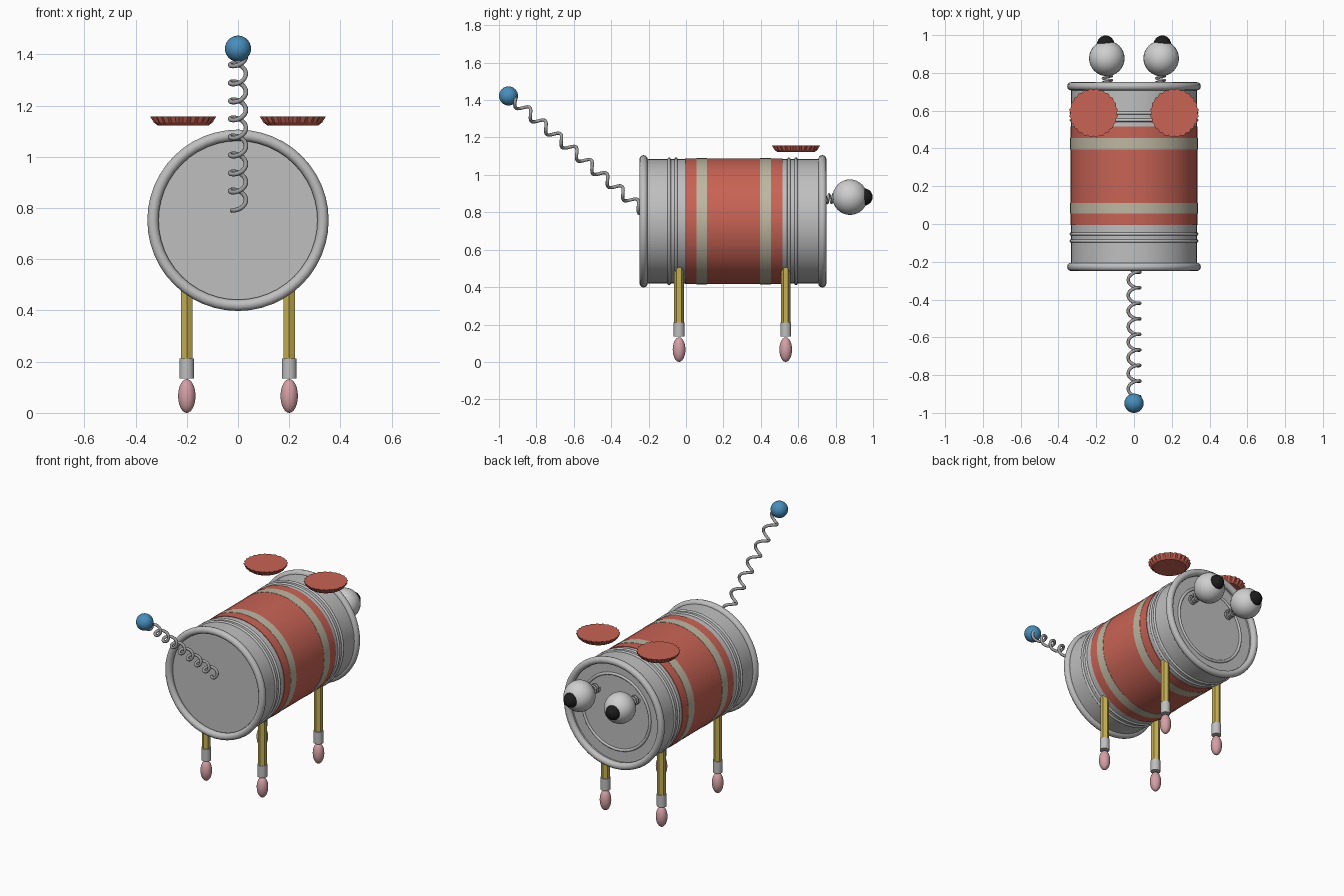
import bpy, bmesh, math
from mathutils import Vector, Matrix

cube = bpy.data.objects.get("Cube")
if cube:
    bpy.data.objects.remove(cube, do_unlink=True)


def material(name, rgb):
    m = bpy.data.materials.new(name)
    m.use_nodes = True
    m.diffuse_color = (*rgb, 1)
    m.node_tree.nodes["Principled BSDF"].inputs["Base Color"].default_value = (*rgb, 1)
    return m


TIN = material("tin grey", (0.52, 0.52, 0.52))
WIRE = material("wire grey", (0.36, 0.36, 0.36))
RED = material("label red", (0.58, 0.125, 0.09))
CREAM = material("stripe cream", (0.52, 0.47, 0.36))
YELLOW = material("pencil yellow", (0.56, 0.43, 0.09))
PINK = material("eraser pink", (0.66, 0.35, 0.38))
BLUE = material("ball blue", (0.065, 0.27, 0.5))
WHITE = material("eye white", (0.62, 0.62, 0.62))
BLACK = material("pupil black", (0.012, 0.012, 0.012))

CAN_Z = 0.752


def finish(name, bm, mats, angle=35):
    """Turn a bmesh into a named, shaded object."""
    bmesh.ops.recalc_face_normals(bm, faces=bm.faces)
    me = bpy.data.meshes.new(name)
    bm.to_mesh(me)
    bm.free()
    for m in mats:
        me.materials.append(m)
    ob = bpy.data.objects.new(name, me)
    bpy.context.collection.objects.link(ob)
    if angle:
        bpy.ops.object.select_all(action='DESELECT')
        ob.select_set(True)
        bpy.context.view_layer.objects.active = ob
        bpy.ops.object.shade_smooth_by_angle(angle=math.radians(angle))
    return ob


def lathe(name, profile, mats, rule=None, segs=48):
    """Revolve (radius, y) points about the long axis of the can."""
    bm = bmesh.new()
    vs = [bm.verts.new((r, y, CAN_Z)) for r, y in profile]
    es = [bm.edges.new(p) for p in zip(vs, vs[1:])]
    bmesh.ops.spin(bm, geom=vs + es, cent=(0, 0, CAN_Z), axis=(0, 1, 0),
                   angle=math.tau, steps=segs, use_duplicate=False)
    bmesh.ops.remove_doubles(bm, verts=bm.verts, dist=1e-5)
    if rule:
        for f in bm.faces:
            f.material_index = rule(f.calc_center_median())
    return finish(name, bm, mats)


def ring(name, radius, y, tube, mat):
    pts = [(radius + tube * math.cos(math.tau * i / 12),
            y + tube * math.sin(math.tau * i / 12)) for i in range(13)]
    return lathe(name, pts, [mat])


def ball(name, loc, size, mat, segs=32):
    bm = bmesh.new()
    bmesh.ops.create_uvsphere(bm, u_segments=segs, v_segments=segs // 2, radius=1,
                              matrix=Matrix.Translation(loc) @ Matrix.Diagonal((*size, 1)))
    return finish(name, bm, [mat], 60)


def post(name, loc, radius, z0, z1, mat, segs, angle):
    bm = bmesh.new()
    bmesh.ops.create_cone(bm, cap_ends=True, segments=segs, radius1=radius, radius2=radius,
                          depth=z1 - z0,
                          matrix=Matrix.Translation((loc[0], loc[1], (z0 + z1) / 2)))
    return finish(name, bm, [mat], angle)


def spring(name, start, end, rx, ru, turns, phase, wire, mat):
    """Coil of wire wound round a line lying in the yz plane."""
    a, b = Vector(start), Vector(end)
    axis = (b - a).normalized()
    up = Vector((1, 0, 0)).cross(axis)
    if up.z < 0:
        up.negate()
    n = int(turns * 20)
    cu = bpy.data.curves.new(name, 'CURVE')
    cu.dimensions = '3D'
    cu.bevel_depth = wire
    cu.bevel_resolution = 2
    cu.use_fill_caps = True
    sp = cu.splines.new('POLY')
    sp.points.add(n)
    for i, p in enumerate(sp.points):
        t = phase + math.tau * turns * i / n
        c = a.lerp(b, i / n) + up * ru * math.cos(t) - Vector((rx * math.sin(t), 0, 0))
        p.co = (*c, 1)
    sp.use_smooth = True
    cu.materials.append(mat)
    ob = bpy.data.objects.new(name, cu)
    bpy.context.collection.objects.link(ob)
    bpy.ops.object.select_all(action='DESELECT')
    ob.select_set(True)
    bpy.context.view_layer.objects.active = ob
    bpy.ops.object.convert(target='MESH')


# Tin can with recessed ends
lathe("can_body", [(0, -0.212), (0.315, -0.212), (0.333, -0.225), (0.333, 0.727),
                   (0.315, 0.708), (0, 0.708)], [TIN])
for name, y in (("front_rim", -0.227), ("back_rim", 0.729)):
    ring(name, 0.332, y, 0.022, TIN)
for i, y in enumerate((-0.09, -0.053, 0.55, 0.588)):
    ring(f"can_ridge_{i + 1}", 0.332, y, 0.009, TIN)
ring("face_ridge", 0.24, 0.708, 0.009, TIN)

# Paper label with two stripes
stripes = ((0.055, 0.112), (0.395, 0.455))


def label_rule(c):
    return 1 if any(lo < c.y < hi for lo, hi in stripes) else 0


lathe("label", [(0.332, -0.006), (0.3365, -0.006), (0.3365, 0.055), (0.338, 0.0551),
                (0.338, 0.1119), (0.3365, 0.112), (0.3365, 0.395), (0.338, 0.3951),
                (0.338, 0.4549), (0.3365, 0.455), (0.3365, 0.515), (0.332, 0.515)],
      [RED, CREAM], label_rule)

# Pencil legs with ferrules and eraser feet
for sx, side in ((1, "left"), (-1, "right")):
    for y, end in ((-0.037, "front"), (0.533, "back")):
        loc = (0.2 * sx, y)
        tag = f"{end}_{side}"
        post(f"{tag}_pencil_leg", loc, 0.026, 0.2, 0.56, YELLOW, 6, 0)
        post(f"{tag}_ferrule", loc, 0.029, 0.135, 0.212, TIN, 24, 35)
        ball(f"{tag}_eraser_foot", (*loc, 0.066), (0.034, 0.034, 0.066), PINK, 24)


# Crimped bottle-cap ears, wider at the top
def ear(name, x, y, teeth=24):
    bm = bmesh.new()
    loops = []
    for radius, crimp, z in ((0.1, 0, 1.123), (0.112, 0.003, 1.133), (0.126, 0.004, 1.157)):
        loop = []
        for i in range(teeth * 2):
            r = radius + (crimp if i % 2 else -crimp)
            t = math.tau * i / (teeth * 2)
            loop.append(bm.verts.new((x + r * math.cos(t), y + r * math.sin(t), z)))
        loops.append(loop)
    n = teeth * 2
    for lo, hi in zip(loops, loops[1:]):
        for i in range(n):
            bm.faces.new((lo[i], lo[(i + 1) % n], hi[(i + 1) % n], hi[i]))
    bm.faces.new(loops[0][::-1])
    bm.faces.new(loops[-1])
    finish(name, bm, [RED], 0)


# Ears and sprung eyes, mirrored
for sx, side in ((1, "left"), (-1, "right")):
    ear(f"{side}_ear", 0.214 * sx, 0.588)
    eye = Vector((0.144 * sx, 0.877, 0.88))
    ball(f"{side}_eye", eye, (0.094,) * 3, WHITE)
    ball(f"{side}_eyelid", eye + Vector((0, -0.0012, 0.0059)), (0.0898,) * 3, WHITE)
    ball(f"{side}_pupil", eye + Vector((0.006 * sx, 0.075, 0.002)), (0.046,) * 3, BLACK, 24)
    spring(f"{side}_eye_spring", (0.141 * sx, 0.7, 0.87), (0.141 * sx, 0.81, 0.875),
           0.024, 0.024, 5, 0, 0.006, WIRE)

# Spring tail with a ball at the tip
spring("tail_spring", (0, -0.222, 0.803), (0, -0.922, 1.401), 0.031, 0.025, 8.5, 2.2, 0.009, WIRE)
ball("tail_ball", (0, -0.949, 1.422), (0.051,) * 3, BLUE)
